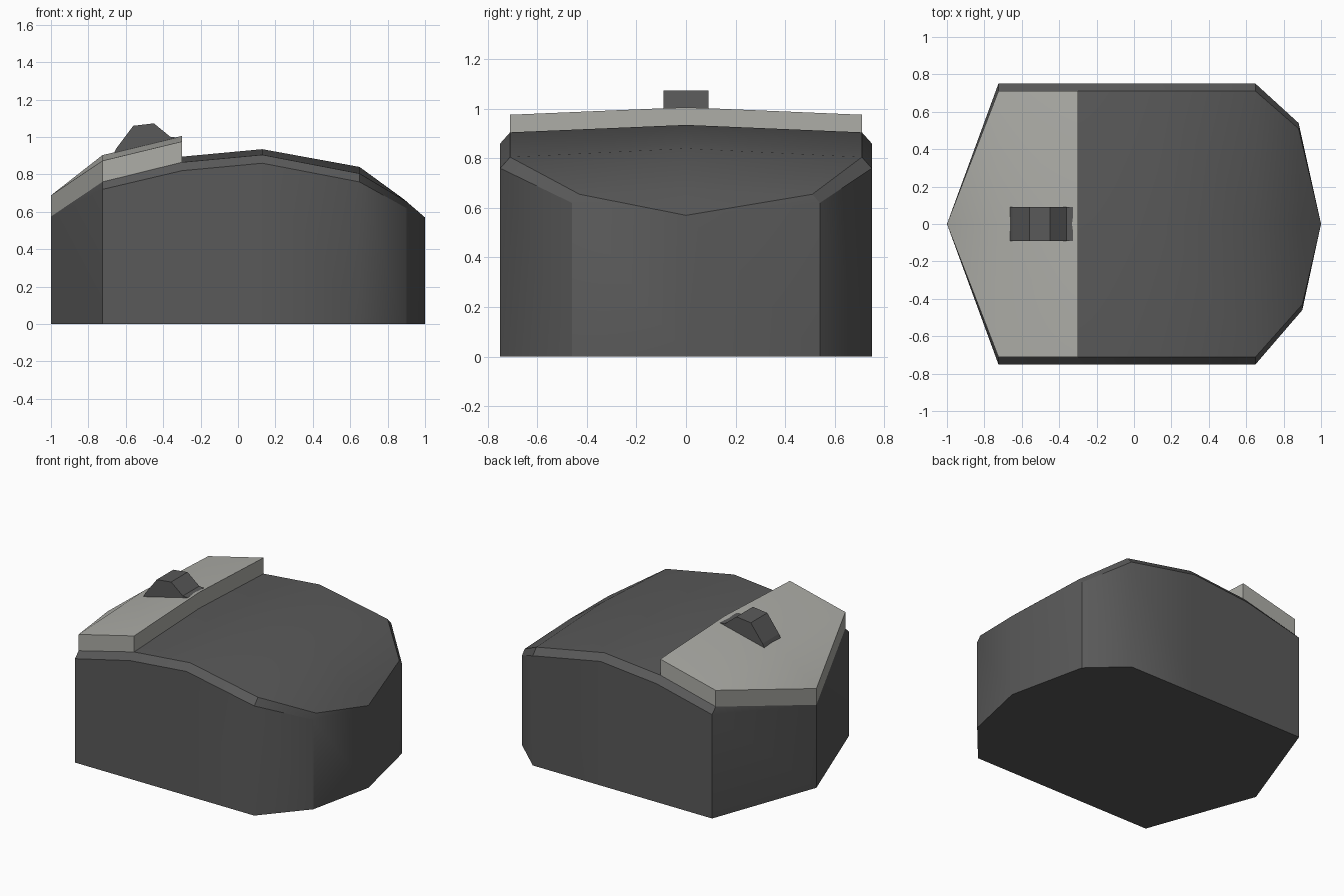
import bpy, bmesh, math

if "Cube" in bpy.data.objects:
    bpy.data.objects.remove(bpy.data.objects["Cube"])


def colour(name, rgb):
    m = bpy.data.materials.new(name)
    m.diffuse_color = (*rgb, 1)
    m.use_nodes = True
    m.node_tree.nodes["Principled BSDF"].inputs["Base Color"].default_value = m.diffuse_color
    return m


def loft(name, rings, mat, angle=25):
    """Skin equal-length closed rings, cap both ends, merge collapsed points."""
    bm = bmesh.new()
    rows = [[bm.verts.new(p) for p in ring] for ring in rings]
    n = len(rows[0])
    for a, b in zip(rows, rows[1:]):
        for i in range(n):
            j = (i + 1) % n
            bm.faces.new((a[i], a[j], b[j], b[i]))
    bm.faces.new(rows[0][::-1])
    bm.faces.new(rows[-1])
    bmesh.ops.remove_doubles(bm, verts=bm.verts, dist=0.0005)
    bmesh.ops.dissolve_degenerate(bm, edges=bm.edges, dist=0.0005)
    bmesh.ops.recalc_face_normals(bm, faces=bm.faces)
    me = bpy.data.meshes.new(name)
    bm.to_mesh(me)
    bm.free()
    ob = bpy.data.objects.new(name, me)
    bpy.context.collection.objects.link(ob)
    me.materials.append(mat)
    bpy.ops.object.select_all(action='DESELECT')
    ob.select_set(True)
    bpy.context.view_layer.objects.active = ob
    bpy.ops.object.shade_smooth_by_angle(angle=math.radians(angle))
    return ob


dark = colour("dark_grey", (0.10, 0.10, 0.10))
light = colour("light_grey", (0.42, 0.42, 0.39))

# Body: x, wall half width, wall top z, roof half width, roof edge z, ridge z
stations = [
    (-1.00, 0.00, 0.575, 0.00, 0.575, 0.575),
    (-0.725, 0.75, 0.72, 0.71, 0.76, 0.79),
    (-0.30, 0.75, 0.82, 0.71, 0.865, 0.895),
    (0.13, 0.75, 0.86, 0.71, 0.905, 0.935),
    (0.65, 0.75, 0.76, 0.71, 0.805, 0.84),
    (0.89, 0.50, 0.62, 0.47, 0.655, 0.665),
    (1.00, 0.00, 0.57, 0.00, 0.57, 0.57),
]
rings = []
for x, w, wz, t, tz, cz in stations:
    # the corner near the end sits slightly differently on each side
    d = 0.04 if x == 0.89 else 0
    xl, xr = x - d / 4, x + d / 4
    rings.append([(xl, w + d, 0), (xl, w + d, wz), (xl, t + d, tz), (x, 0, cz),
                  (xr, d - t, tz), (xr, d - w, wz), (xr, d - w, 0)])
body = loft("body", rings, dark)

# Soften the wall corners at the tapered end
me = body.data
for e in me.edges:
    a, b = (me.vertices[i].co for i in e.vertices)
    if all(abs(p.x - 0.65) < 0.01 and abs(p.y) > 0.74 for p in (a, b)):
        e.use_edge_sharp = False

# Raised light cover plate
thick = 0.113
plate = []
for x, y, ze, zc in [(-1.0, 0, 0.575, 0.575), (-0.725, 0.71, 0.76, 0.79),
                     (-0.30, 0.71, 0.863, 0.893)]:
    plate.append([(x, y, ze), (x, y, ze + thick), (x, 0, zc + thick),
                  (x, -y, ze + thick), (x, -y, ze), (x, 0, zc)])
loft("cover_plate", plate, light)

# Small faceted ridge on the plate
profile = [(-0.67, 0.90), (-0.65, 0.94), (-0.56, 1.06), (-0.45, 1.073),
           (-0.36, 1.0), (-0.325, 0.998), (-0.33, 0.96)]
loft("top_ridge", [[(x, y, z) for x, z in profile] for y in (-0.09, 0.09)], dark, 5)
